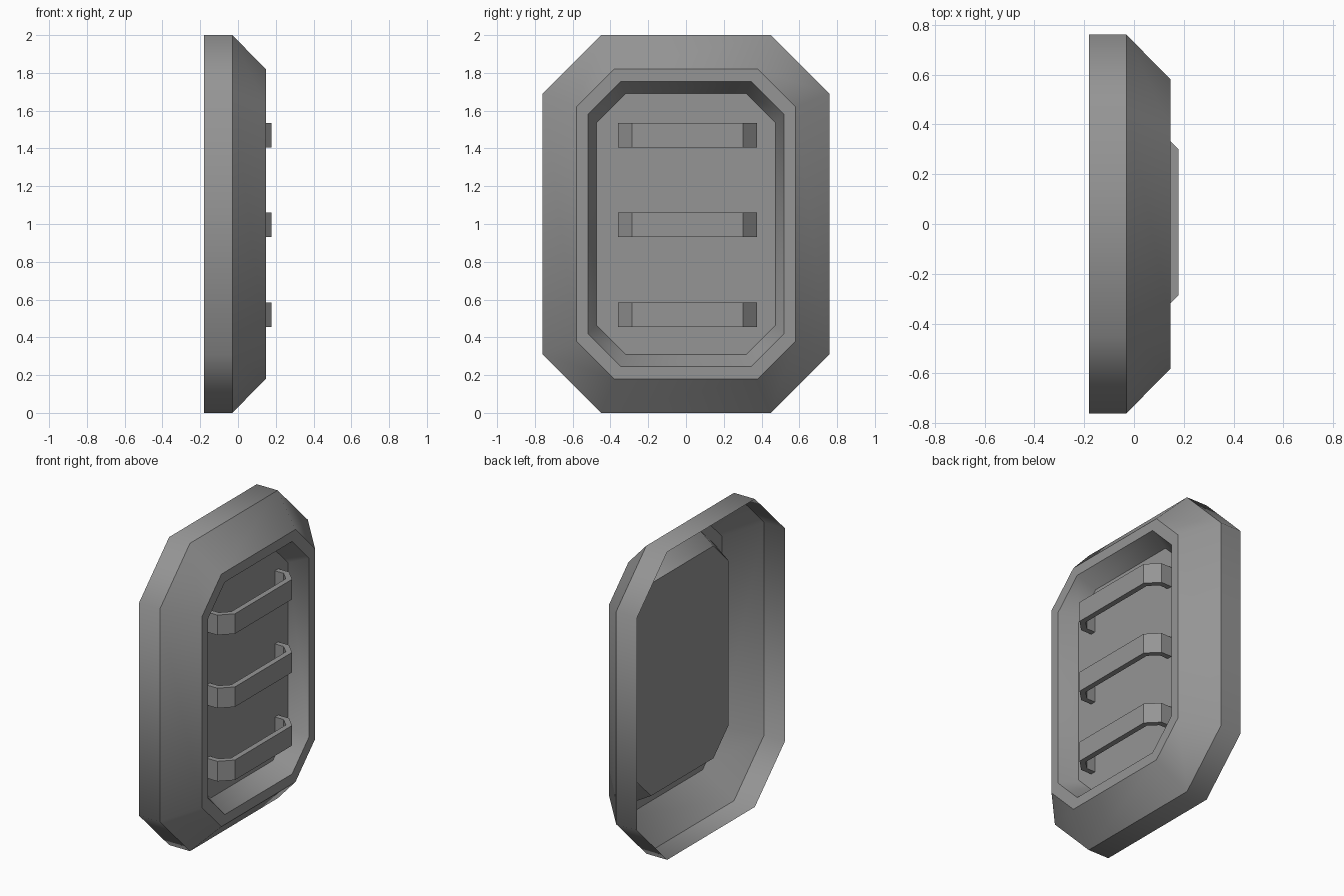
import bpy, bmesh

if "Cube" in bpy.data.objects:
    bpy.data.objects.remove(bpy.data.objects["Cube"])

grey = bpy.data.materials.new("plain grey")
grey.diffuse_color = (0.30, 0.30, 0.30, 1)
grey.use_nodes = True
grey.node_tree.nodes["Principled BSDF"].inputs["Base Color"].default_value = grey.diffuse_color
FLOOR_X = 0.027


def finish(bm, name):
    mesh = bpy.data.meshes.new(name)
    bm.to_mesh(mesh)
    bm.free()
    mesh.materials.append(grey)
    obj = bpy.data.objects.new(name, mesh)
    bpy.context.collection.objects.link(obj)
    return obj


def octagon(bm, x, w, h, cut):
    """Rectangle with clipped corners, counter-clockwise seen from +x."""
    pts = [(w, cut - h), (w, h - cut), (w - cut, h), (cut - w, h),
           (-w, h - cut), (-w, cut - h), (cut - w, -h), (w - cut, -h)]
    return [bm.verts.new((x, y, z + 1)) for y, z in pts]


# Frame: open-backed shell with bevelled face and recessed panel
bm = bmesh.new()
rings = [octagon(bm, *r) for r in (
    (-0.18, 0.76, 1.0, 0.31),        # open back edge
    (-0.03, 0.76, 1.0, 0.31),        # end of straight side
    (0.147, 0.58, 0.82, 0.20),       # outer lip
    (0.147, 0.52, 0.755, 0.175),     # inner lip
    (FLOOR_X, 0.475, 0.69, 0.155))]  # recess floor
for a, b in zip(rings, rings[1:]):
    for i in range(8):
        j = (i + 1) % 8
        bm.faces.new((a[i], a[j], b[j], b[i]))
bm.faces.new(rings[-1])
for f in bm.faces:
    f.smooth = True
# Smooth around the corners, crisp along every ring
for ring in rings:
    for i in range(8):
        bm.edges.get((ring[i], ring[(i + 1) % 8])).smooth = False
finish(bm, "recessed_frame")


# Rungs: bent flat straps standing on the recess floor
def rung(name, z, half=0.3675, y0=0.0075, t=0.035, height=0.13):
    front, bend = 0.178, 0.074
    outer = [(FLOOR_X, half), (front - bend, half), (front, half - bend)]
    inner = [(FLOOR_X, half - t), (front - bend - t * 0.41, half - t),
             (front - t, half - bend - t * 0.41)]

    def arch(p):
        return p + [(x, -y) for x, y in reversed(p)]

    o, n = arch(outer), arch(inner)
    bm = bmesh.new()

    def row(pts, zz):
        return [bm.verts.new((x, y + y0, zz)) for x, y in pts]

    lo, hi = z - height / 2, z + height / 2
    rows = [row(o, lo), row(o, hi), row(n, hi), row(n, lo)]
    for k in range(4):
        a, b = rows[k], rows[(k + 1) % 4]
        for i in range(5):
            bm.faces.new((a[i], a[i + 1], b[i + 1], b[i]))
    for i in (0, 5):
        bm.faces.new([r[i] for r in rows])
    bmesh.ops.recalc_face_normals(bm, faces=bm.faces)
    finish(bm, name)


for name, z in (("lower_rung", 0.52), ("middle_rung", 0.995), ("upper_rung", 1.47)):
    rung(name, z)
